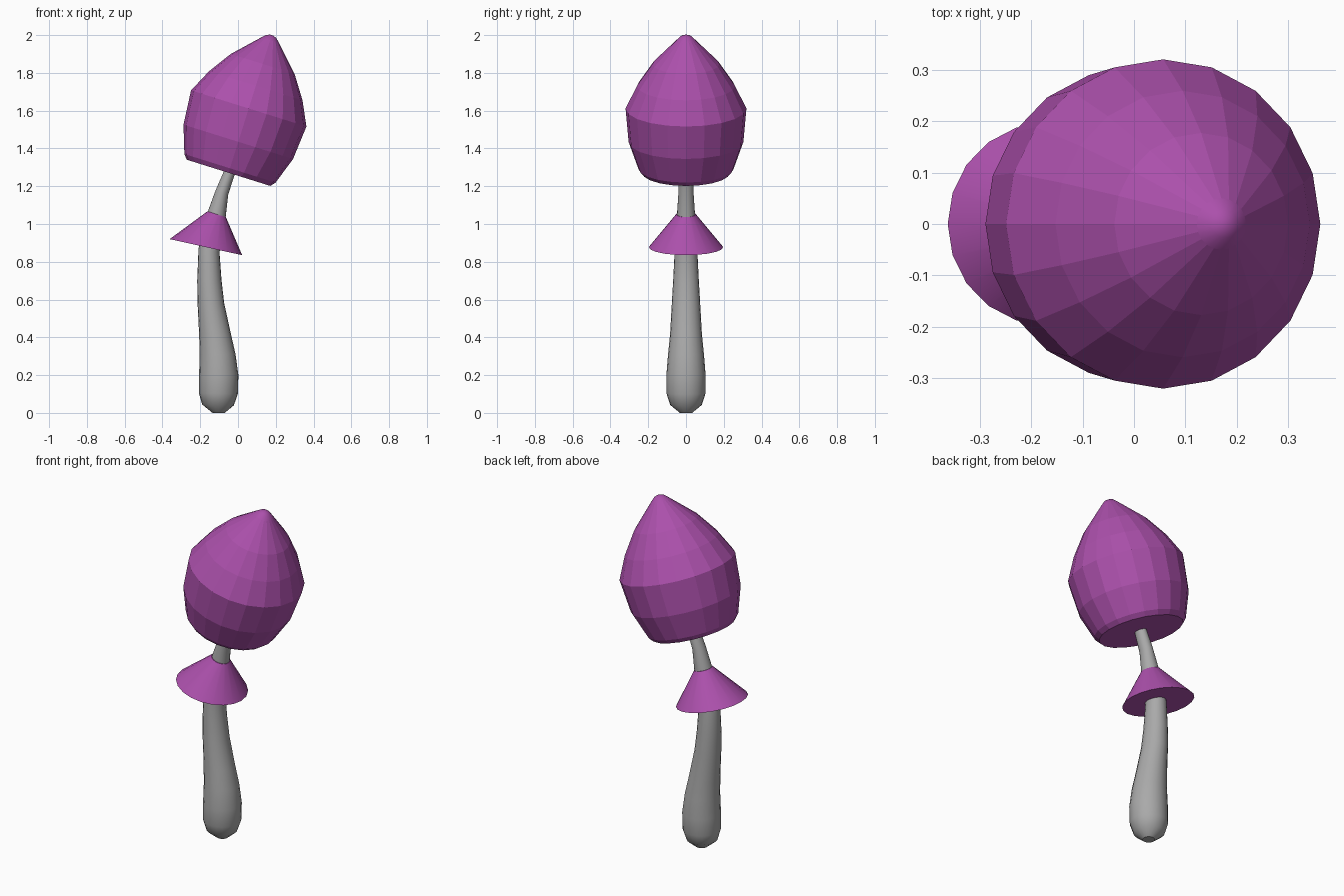
import bpy, bmesh, math
from mathutils import Vector

if "Cube" in bpy.data.objects:
    bpy.data.objects.remove(bpy.data.objects["Cube"])

SIDES = 20


def make_material(name, color):
    mat = bpy.data.materials.new(name)
    mat.diffuse_color = color
    mat.use_nodes = True
    mat.node_tree.nodes["Principled BSDF"].inputs["Base Color"].default_value = mat.diffuse_color
    return mat


purple = make_material("purple", (0.41, 0.08, 0.41, 1))
grey = make_material("grey", (0.4, 0.4, 0.4, 1))


def loft(name, rings, material, smooth=True, smooth_from=None):
    """Skin rings given as (centre, x-axis radius vector, y radius), capped at both ends."""
    bm = bmesh.new()
    loops = []
    for c, u, ry in rings:
        loops.append([bm.verts.new(c + u * math.cos(a) + Vector((0, ry * math.sin(a), 0)))
                      for a in (2 * math.pi * i / SIDES for i in range(SIDES))])
    for k, (lo, hi) in enumerate(zip(loops, loops[1:])):
        for i in range(SIDES):
            j = (i + 1) % SIDES
            f = bm.faces.new((lo[i], lo[j], hi[j], hi[i]))
            f.smooth = smooth or (smooth_from is not None and k >= smooth_from)
    bm.faces.new(loops[0][::-1])
    top = bm.faces.new(loops[-1])
    top.smooth = smooth_from is not None
    # Crisp edge where flat facets meet the smooth tip
    for e in bm.edges:
        if len({f.smooth for f in e.link_faces}) == 2:
            e.smooth = False
    bmesh.ops.recalc_face_normals(bm, faces=bm.faces)
    mesh = bpy.data.meshes.new(name)
    bm.to_mesh(mesh)
    bm.free()
    obj = bpy.data.objects.new(name, mesh)
    bpy.context.collection.objects.link(obj)
    mesh.materials.append(material)
    return obj


def span(x0, z0, x1, z1, ry=None):
    """Ring from its left and right points in the front view."""
    a, b = Vector((x0, 0, z0)), Vector((x1, 0, z1))
    u = (b - a) / 2
    return (a + b) / 2, u, ry or u.length


# Stem: bulbous foot, slight S-bend, thin leaning neck
loft("stem", [
    span(-0.135, 0.0, -0.07, 0.0),
    span(-0.19, 0.045, -0.022, 0.04),
    span(-0.207, 0.105, -0.001, 0.10),
    span(-0.206, 0.20, 0.002, 0.20),
    span(-0.203, 0.31, -0.013, 0.31),
    span(-0.206, 0.42, -0.038, 0.42),
    span(-0.214, 0.58, -0.073, 0.58, 0.075),
    span(-0.216, 0.70, -0.087, 0.70, 0.068),
    span(-0.209, 0.87, -0.098, 0.85, 0.06),
    span(-0.162, 1.06, -0.066, 1.03, 0.048),
    span(-0.118, 1.18, -0.052, 1.155, 0.04),
    span(-0.07, 1.29, -0.015, 1.27, 0.036),
    span(-0.05, 1.34, 0.0, 1.32, 0.03),
], grey)

# Skirt: tilted cone around the neck
loft("skirt", [
    span(-0.362, 0.92, 0.022, 0.835),
    span(-0.162, 1.067, -0.064, 1.036),
], purple)

# Cap: faceted, leaning bell with a small rounded tip
tilt = math.radians(17.4)
across = Vector((math.cos(tilt), 0, -math.sin(tilt)))
axis = Vector((math.sin(tilt), 0, math.cos(tilt)))
base = Vector((-0.05, 0, 1.271))
profile = [(0.232, 0), (0.253, 0.025), (0.304, 0.172), (0.32, 0.357), (0.259, 0.483),
           (0.177, 0.604), (0.050, 0.735), (0.027, 0.757), (0.008, 0.764)]
loft("cap", [(base + axis * h, across * r, r) for r, h in profile],
     purple, smooth=False, smooth_from=6)

# Keep the rims crisp on the smooth parts
for name in ("stem", "skirt"):
    obj = bpy.data.objects[name]
    bpy.ops.object.select_all(action='DESELECT')
    obj.select_set(True)
    bpy.context.view_layer.objects.active = obj
    bpy.ops.object.shade_smooth_by_angle(angle=math.radians(37))
